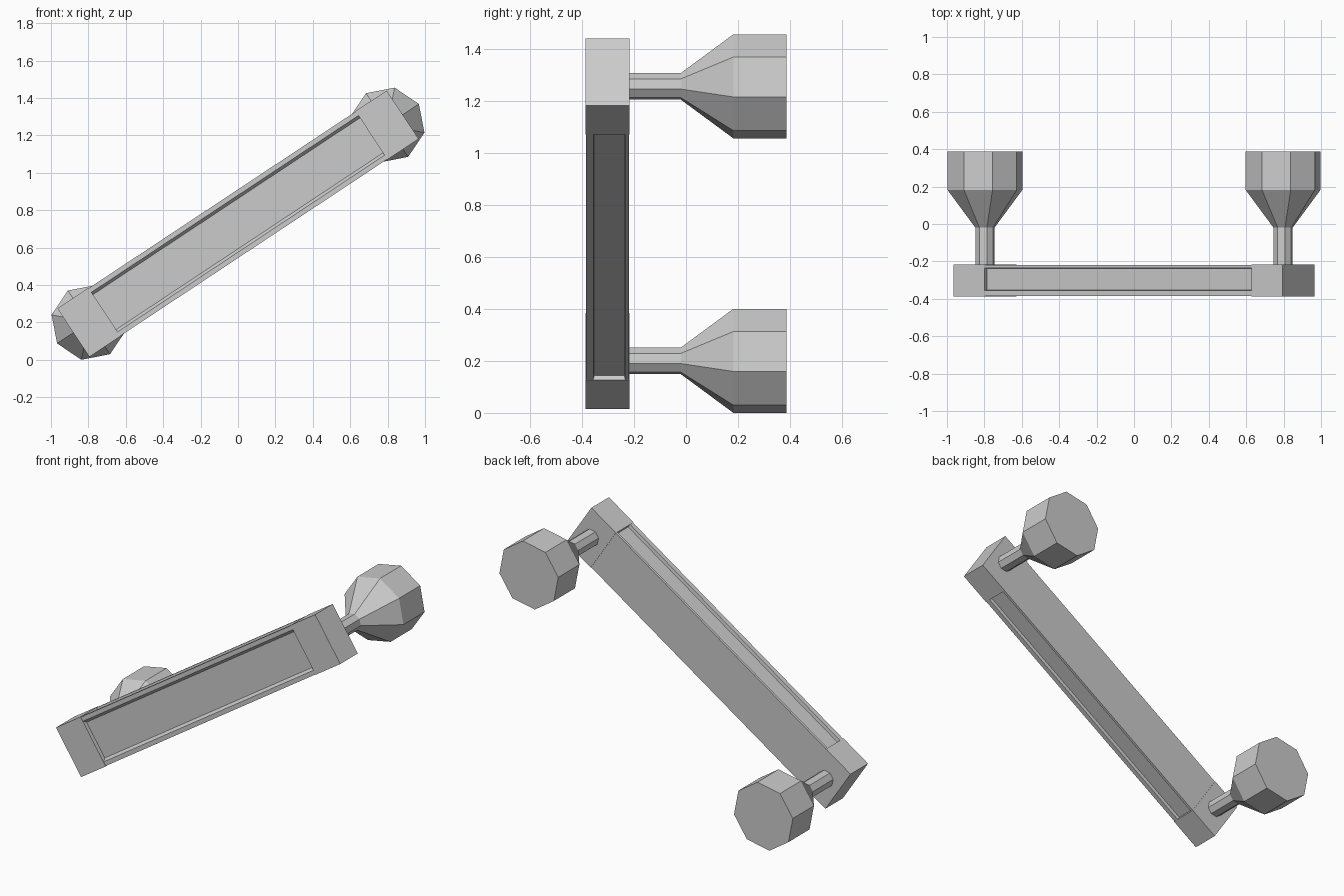
import bpy, bmesh, math

if "Cube" in bpy.data.objects:
    bpy.data.objects.remove(bpy.data.objects["Cube"], do_unlink=True)

TILT = math.atan2(0.5275, 0.797)   # slope of the handle
REACH = math.hypot(0.797, 0.5275)  # handle centre to each mount
HEIGHT = 0.7275
FRONT, BACK = -0.387, -0.217

grey = bpy.data.materials.new("plain_grey")
grey.use_nodes = True
grey.diffuse_color = (0.6, 0.6, 0.6, 1)
grey.node_tree.nodes["Principled BSDF"].inputs["Base Color"].default_value = (0.6, 0.6, 0.6, 1)


def loft(name, rings):
    """Skin a list of equal-sized point rings, cap both ends, and tilt the part."""
    bm = bmesh.new()
    loops = [[bm.verts.new(p) for p in ring] for ring in rings]
    n = len(loops[0])
    for a, b in zip(loops, loops[1:]):
        for i in range(n):
            j = (i + 1) % n
            bm.faces.new((a[i], a[j], b[j], b[i]))
    bm.faces.new(loops[0][::-1])
    bm.faces.new(loops[-1])
    bmesh.ops.recalc_face_normals(bm, faces=bm.faces)
    mesh = bpy.data.meshes.new(name)
    bm.to_mesh(mesh)
    bm.free()
    mesh.materials.append(grey)
    ob = bpy.data.objects.new(name, mesh)
    ob.rotation_euler = (0, -TILT, 0)
    ob.location = (0, 0, HEIGHT)
    bpy.context.collection.objects.link(ob)


def extrude_along(name, profile, x0, x1):
    loft(name, [[(x, y, w) for y, w in profile] for x in (x0, x1)])


# Handle bar: recessed panels on the front, top and underside, flat back
upper = [(-0.362, 0.112), (FRONT + 0.002, 0.127), (FRONT + 0.002, 0.153),
         (-0.356, 0.153), (-0.353, 0.133), (-0.237, 0.133),
         (-0.234, 0.153), (BACK - 0.002, 0.153)]
lower = [(y, -w) for y, w in reversed(upper)]
inner = REACH - 0.1
extrude_along("handle_bar", upper + lower, -inner, inner)

# End blocks and the octagonal mounts behind them
block = [(FRONT, -0.155), (BACK, -0.155), (BACK, 0.155), (FRONT, 0.155)]
mount = [(BACK - 0.01, 0.052), (-0.02, 0.052), (0.182, 0.204), (0.387, 0.204)]
for label, side in (("left", 1), ("right", -1)):
    cx = side * REACH
    extrude_along(label + "_end_block", block, cx - 0.1, cx + 0.1)
    corners = [k * math.pi / 4 for k in range(8)]
    loft(label + "_mount", [[(cx + r * math.cos(a), y, r * math.sin(a)) for a in corners]
                            for y, r in mount])
